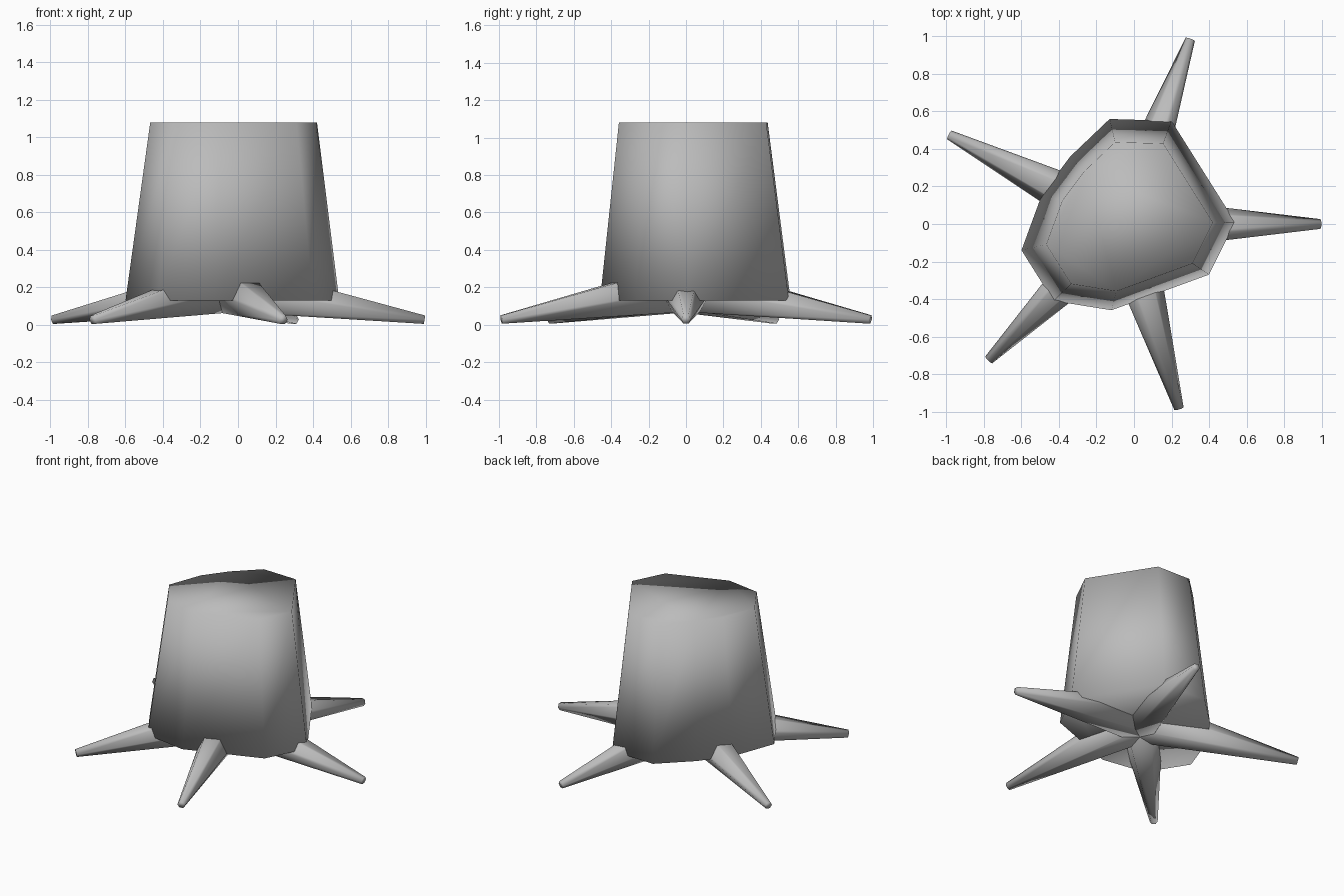
import bpy
import bmesh
import math
from mathutils import Vector

cube = bpy.data.objects.get("Cube")
if cube:
    bpy.data.objects.remove(cube, do_unlink=True)

grey = bpy.data.materials.new("plain_grey")
grey.use_nodes = True
grey.diffuse_color = (0.5, 0.5, 0.5, 1)
grey.node_tree.nodes["Principled BSDF"].inputs["Base Color"].default_value = (0.5, 0.5, 0.5, 1)


def loft(name, lower, upper):
    """Closed smooth solid between two matching rings."""
    bm = bmesh.new()
    a = [bm.verts.new(p) for p in lower]
    b = [bm.verts.new(p) for p in upper]
    n = len(a)
    for i in range(n):
        j = (i + 1) % n
        bm.faces.new((a[i], a[j], b[j], b[i]))
    bm.faces.new(a[::-1])
    bm.faces.new(b)
    bmesh.ops.recalc_face_normals(bm, faces=bm.faces)
    for f in bm.faces:
        f.smooth = True
    mesh = bpy.data.meshes.new(name)
    bm.to_mesh(mesh)
    bm.free()
    mesh.materials.append(grey)
    obj = bpy.data.objects.new(name, mesh)
    bpy.context.scene.collection.objects.link(obj)
    return obj


def hexagon(center, axis, radius):
    """Flat-topped six-sided ring square to the axis."""
    side = axis.cross(Vector((0, 0, 1))).normalized()
    up = side.cross(axis)
    return [center + radius * (math.cos(i * math.pi / 3) * side + math.sin(i * math.pi / 3) * up)
            for i in range(6)]


# Trunk: irregular nine-sided outline, tapering to the top
outline = [(-.13, .56), (-.34, .36), (-.49, .16), (-.6, -.14), (-.43, -.41),
           (-.12, -.46), (.4, -.27), (.54, .01), (.2, .55)]
taper = 0.78
loft("trunk",
     [(x, y, 0.13) for x, y in outline],
     [(x * taper, y * taper, 1.08) for x, y in outline])

# Roots: tapered six-sided spikes spreading from the middle
tips = {"left": (.995, 0), "back": (.3, .985), "back_right": (-.985, .475),
        "front_right": (-.775, -.725), "front": (.24, -.985)}
hub = Vector((-.05, 0, .2))
for place, (x, y) in tips.items():
    tip = Vector((x, y, .028))
    axis = (tip - hub).normalized()
    start = hub - axis * 0.04
    loft("root_" + place, hexagon(start, axis, .155), hexagon(tip, axis, .026))
